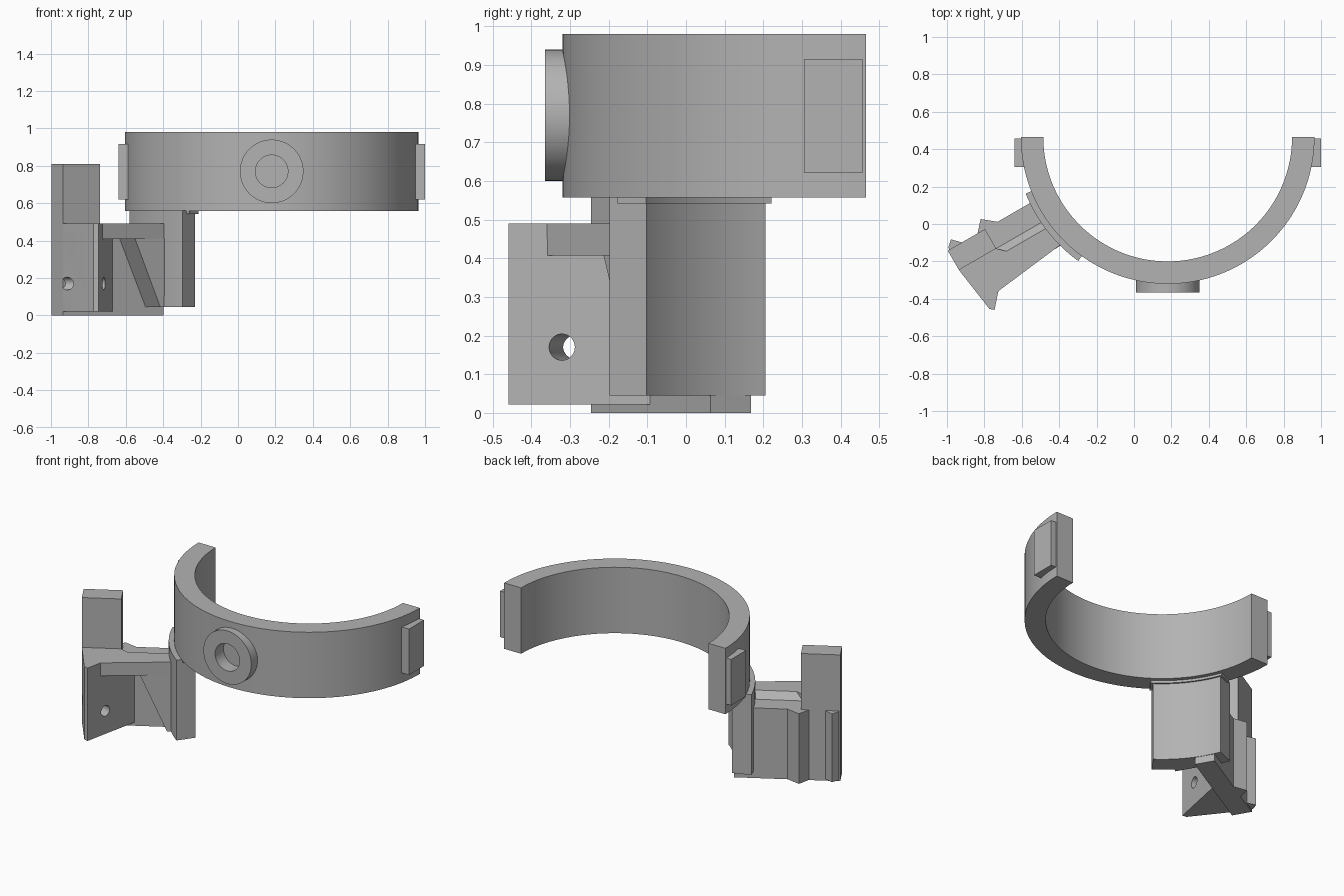
import bpy, bmesh, math
from mathutils import Vector, Matrix

if "Cube" in bpy.data.objects:
    bpy.data.objects.remove(bpy.data.objects["Cube"], do_unlink=True)

grey = bpy.data.materials.new("plain grey")
grey.use_nodes = True
GREY = (0.45, 0.45, 0.45, 1)
grey.diffuse_color = GREY
grey.node_tree.nodes["Principled BSDF"].inputs["Base Color"].default_value = GREY

CENTRE = (0.18, 0.465)                      # centre of the half ring
# bracket frame: u runs along the arm to the ring, v runs across it
FRAME = Matrix.Translation((-0.936, -0.246, 0)) @ Matrix.Rotation(math.radians(30), 4, 'Z')
WORLD = Matrix.Identity(4)


def make(name, bm, matrix=WORLD):
    bmesh.ops.recalc_face_normals(bm, faces=bm.faces)
    mesh = bpy.data.meshes.new(name)
    bm.to_mesh(mesh)
    bm.free()
    mesh.transform(matrix)
    mesh.materials.append(grey)
    ob = bpy.data.objects.new(name, mesh)
    bpy.context.collection.objects.link(ob)
    return ob


def extrude(name, points, direction, matrix=WORLD):
    """Extrude a closed outline of 3D points along a direction."""
    bm = bmesh.new()
    face = bm.faces.new([bm.verts.new(p) for p in points])
    out = bmesh.ops.extrude_face_region(bm, geom=[face])
    moved = [g for g in out["geom"] if isinstance(g, bmesh.types.BMVert)]
    bmesh.ops.translate(bm, verts=moved, vec=direction)
    return make(name, bm, matrix)


def prism(name, outline, z0, z1, matrix=FRAME):
    return extrude(name, [(a, b, z0) for a, b in outline], (0, 0, z1 - z0), matrix)


def box(name, x0, x1, y0, y1, z0, z1, matrix=FRAME):
    return prism(name, [(x0, y0), (x1, y0), (x1, y1), (x0, y1)], z0, z1, matrix)


def arc_band(name, r_in, r_out, start, end, z0, z1, steps):
    """Curved wall around the ring centre; angles in degrees."""
    angles = [math.radians(start + (end - start) * i / steps) for i in range(steps + 1)]

    def at(r, a):
        return CENTRE[0] + r * math.cos(a), CENTRE[1] + r * math.sin(a)
    outline = [at(r_out, a) for a in angles] + [at(r_in, a) for a in reversed(angles)]
    return prism(name, outline, z0, z1, WORLD)


def rod(name, start, end, radius):
    start, end = Vector(start), Vector(end)
    axis = end - start
    bm = bmesh.new()
    bmesh.ops.create_cone(bm, cap_ends=True, segments=48, radius1=radius,
                          radius2=radius, depth=axis.length)
    turn = axis.to_track_quat('Z', 'Y').to_matrix().to_4x4()
    return make(name, bm, Matrix.Translation((start + end) / 2) @ turn)


def drill(targets, cutter):
    for ob in targets:
        mod = ob.modifiers.new("hole", 'BOOLEAN')
        mod.operation, mod.solver, mod.object = 'DIFFERENCE', 'EXACT', cutter
        bpy.context.view_layer.objects.active = ob
        bpy.ops.object.modifier_apply(modifier=mod.name)
    bpy.data.objects.remove(cutter, do_unlink=True)


parts = []

# Half ring with a round boss and a blind hole
ring = arc_band("half_ring", 0.665, 0.785, 180, 360, 0.557, 0.98, 96)
boss = rod("front_boss", (0.18, -0.365, 0.77), (0.18, -0.27, 0.77), 0.17)
drill([ring, boss], rod("boss_cutter", (0.18, -0.5, 0.77), (0.18, -0.28, 0.77), 0.087))
parts += [ring, boss]

# Pads on both ring ends
for side, name in ((-1, "right_pad"), (1, "left_pad")):
    inner, outer = CENTRE[0] + side * 0.74, CENTRE[0] + side * 0.82
    parts.append(box(name, min(inner, outer), max(inner, outer),
                     0.305, 0.457, 0.62, 0.915, WORLD))

# Curved saddle plate below the ring, with a thin lip where they meet
parts.append(arc_band("saddle_plate", 0.70, 0.817, 201.7, 234.2, 0.045, 0.56, 24))
parts.append(arc_band("saddle_lip", 0.69, 0.78, 200.7, 235.4, 0.542, 0.56, 24))

# Upright arm and tall post
parts.append(box("arm", 0, 0.62, 0, 0.12, 0, 0.45))
parts.append(box("tall_post", 0, 0.23, 0, 0.12, 0.4, 0.81))

# Ribs on the back of the arm
parts.append(prism("back_rib", [(0.175, 0.11), (0.237, 0.178), (0.307, 0.12),
                                (0.307, 0.11)], 0, 0.45))
parts.append(prism("small_back_rib", [(0.005, 0.11), (0.013, 0.135), (0.045, 0.163),
                                      (0.085, 0.123), (0.085, 0.11)], 0.012, 0.45))

# Wedge flange with a cross hole
flange = prism("wedge_flange", [(0, 0.01), (0, 0), (0.037, -0.262), (0.058, -0.28),
                                (0.307, 0), (0.307, 0.01)], 0.022, 0.45)
flange_top = prism("wedge_flange_top", [(0, 0), (0.037, -0.262), (0.058, -0.28),
                                        (0.27, -0.04), (0.23, 0)], 0.45, 0.49)
drill([flange], rod("flange_cutter", (-1.02, -0.25, 0.17), (-0.55, -0.36, 0.17), 0.034))
parts += [flange, flange_top]

# Shelf between flange and saddle, with a sloped back edge
parts.append(prism("shelf", [(0.11, -0.205), (0.518, -0.157), (0.58, -0.15),
                             (0.58, 0.005), (0.1, 0.005)], 0.407, 0.45))
parts.append(prism("shelf_top", [(0.11, -0.205), (0.518, -0.157), (0.58, -0.15),
                                 (0.58, -0.04), (0.1, -0.04)], 0.45, 0.49))
parts.append(extrude("shelf_slope", [(0.23, -0.04, 0.45), (0.23, 0, 0.45), (0.23, -0.04, 0.49)],
                     (0.34, 0, 0), FRAME))

# Sloped gusset under the shelf
parts.append(extrude("gusset", [(0.35, -0.165, 0.41), (0.51, -0.157, 0.045),
                                (0.58, -0.157, 0.045), (0.58, -0.157, 0.41)],
                     (0, 0.165, 0), FRAME))

# Smooth curved walls, crisp edges
bpy.ops.object.select_all(action='DESELECT')
for ob in parts:
    ob.select_set(True)
bpy.context.view_layer.objects.active = ring
bpy.ops.object.shade_smooth_by_angle(angle=math.radians(30))
